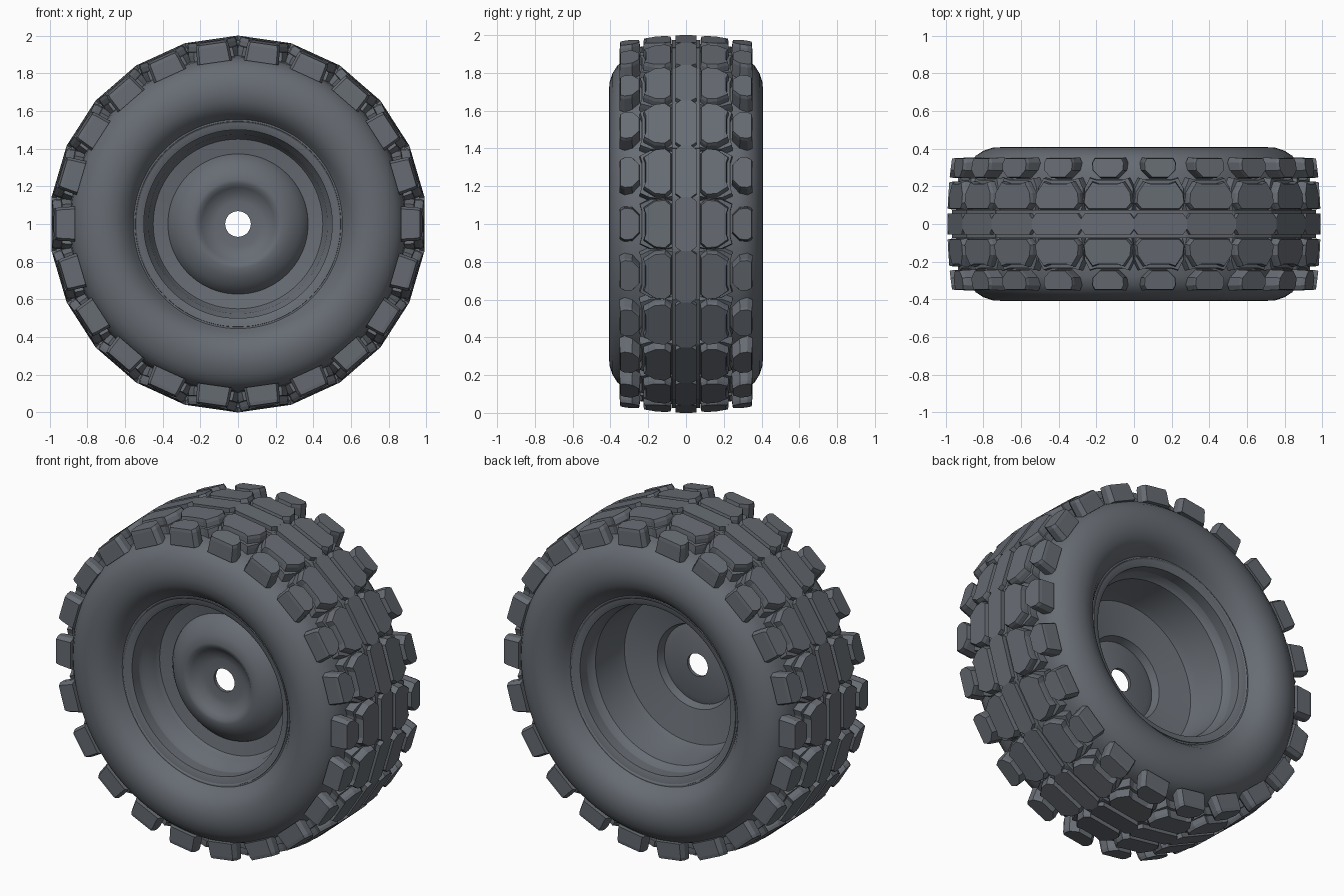
import bpy, bmesh, math

if "Cube" in bpy.data.objects:
    bpy.data.objects.remove(bpy.data.objects["Cube"], do_unlink=True)

rubber = bpy.data.materials.new("dark slate grey")
rubber.use_nodes = True
colour = (0.135, 0.15, 0.172, 1)
rubber.diffuse_color = colour
bsdf = rubber.node_tree.nodes["Principled BSDF"]
bsdf.inputs["Base Color"].default_value = colour
bsdf.inputs["Roughness"].default_value = 0.7

PITCHES = 22
STEP = 2 * math.pi / PITCHES
HALF = 0.99 * math.tan(STEP / 2)


def finish(name, bm, smooth):
    bmesh.ops.recalc_face_normals(bm, faces=bm.faces)
    mesh = bpy.data.meshes.new(name)
    bm.to_mesh(mesh)
    bm.free()
    mesh.materials.append(rubber)
    obj = bpy.data.objects.new(name, mesh)
    bpy.context.collection.objects.link(obj)
    if smooth:
        bpy.ops.object.select_all(action='DESELECT')
        obj.select_set(True)
        bpy.context.view_layer.objects.active = obj
        bpy.ops.object.shade_smooth_by_angle(angle=math.radians(35))


def place(u, v, w, t):
    """Tangent, axial and radial offsets to world space at wheel angle t."""
    return (u * math.cos(t) + w * math.sin(t), v,
            1 + w * math.cos(t) - u * math.sin(t))


def lathe(name, profile, segments=88):
    """Spin a closed (radius, y) profile around the axle."""
    bm = bmesh.new()
    rings = [[bm.verts.new(place(0, y, r, 2 * math.pi * i / segments))
              for r, y in profile] for i in range(segments)]
    n = len(profile)
    for i in range(segments):
        a, b = rings[i], rings[(i + 1) % segments]
        for j in range(n):
            k = (j + 1) % n
            bm.faces.new((a[j], a[k], b[k], b[j]))
    finish(name, bm, True)


def tread(name, half_outline, drop, taper, base, sides=(1, -1)):
    """Repeat a tapered block; its outline is mirrored along the tangent."""
    outline = half_outline + [(-u, v) for u, v in reversed(half_outline)]
    cv = sum(v for u, v in outline) / len(outline)
    bm = bmesh.new()
    for side in sides:
        for i in range(PITCHES):
            t = (i + 0.5) * STEP
            layers = []
            for level in range(3):
                ring = []
                for u, v in outline:
                    top = 0.99 - drop - 0.2 * v * v
                    grow = (1 - taper, 1, 1 + taper)[level]
                    w = (top, top - 0.018, base)[level]
                    ring.append(bm.verts.new(place(
                        u * grow, side * (cv + (v - cv) * grow), w, t)))
                layers.append(ring)
            bm.faces.new(layers[0])
            bm.faces.new(layers[2])
            n = len(outline)
            for upper, lower in zip(layers, layers[1:]):
                for j in range(n):
                    k = (j + 1) % n
                    bm.faces.new((upper[j], upper[k], lower[k], lower[j]))
    finish(name, bm, False)


# Tyre carcass: the same rounded wall on both sides
wall = [(0.50, 0.29), (0.535, 0.305), (0.555, 0.305), (0.575, 0.335),
        (0.605, 0.372), (0.65, 0.398), (0.70, 0.408), (0.75, 0.405),
        (0.80, 0.388), (0.84, 0.362), (0.87, 0.325), (0.887, 0.28),
        (0.895, 0.2)]
lathe("tyre", wall + [(r, -y) for r, y in reversed(wall)])

# Rim: stepped front dish with domed hub, deep open barrel behind
front = [(0.068, -0.13), (0.12, -0.13), (0.16, -0.138), (0.195, -0.165),
         (0.215, -0.182), (0.235, -0.185), (0.28, -0.172), (0.33, -0.14),
         (0.365, -0.10), (0.372, -0.085), (0.45, -0.10), (0.465, -0.125),
         (0.475, -0.18), (0.495, -0.20), (0.505, -0.25), (0.525, -0.265),
         (0.53, -0.30), (0.545, -0.31), (0.55, -0.29)]
back = [(0.55, 0.29), (0.545, 0.31), (0.53, 0.30), (0.525, 0.265),
        (0.505, 0.25), (0.495, 0.20), (0.475, 0.18), (0.455, 0.0),
        (0.44, -0.045), (0.37, -0.06), (0.25, -0.085), (0.235, -0.13),
        (0.20, -0.12), (0.068, -0.11)]
lathe("rim", front + back)

# Tread: centre rib, inner lugs, low linking pads and shoulder lugs
tread("centre_rib", [(0.122, -0.055), (HALF, -0.028), (HALF, 0.028),
                     (0.122, 0.055)], 0, 0, 0.87, sides=(1,))
tread("rib_ledge", [(HALF, -0.075), (HALF, 0.075)], 0.025, 0, 0.87, sides=(1,))
tread("inner_lug", [(0.105, 0.078), (0.132, 0.11), (0.126, 0.165),
                    (0.085, 0.225), (0.055, 0.215)], 0, 0.05, 0.87)
tread("linking_pad", [(0.125, 0.07), (0.138, 0.12), (0.132, 0.19),
                      (0.105, 0.245), (0.07, 0.235)], 0.045, 0.02, 0.87)
tread("shoulder_lug", [(0.045, 0.245), (0.085, 0.285), (0.088, 0.325),
                       (0.075, 0.35)], 0, 0.06, 0.865)
